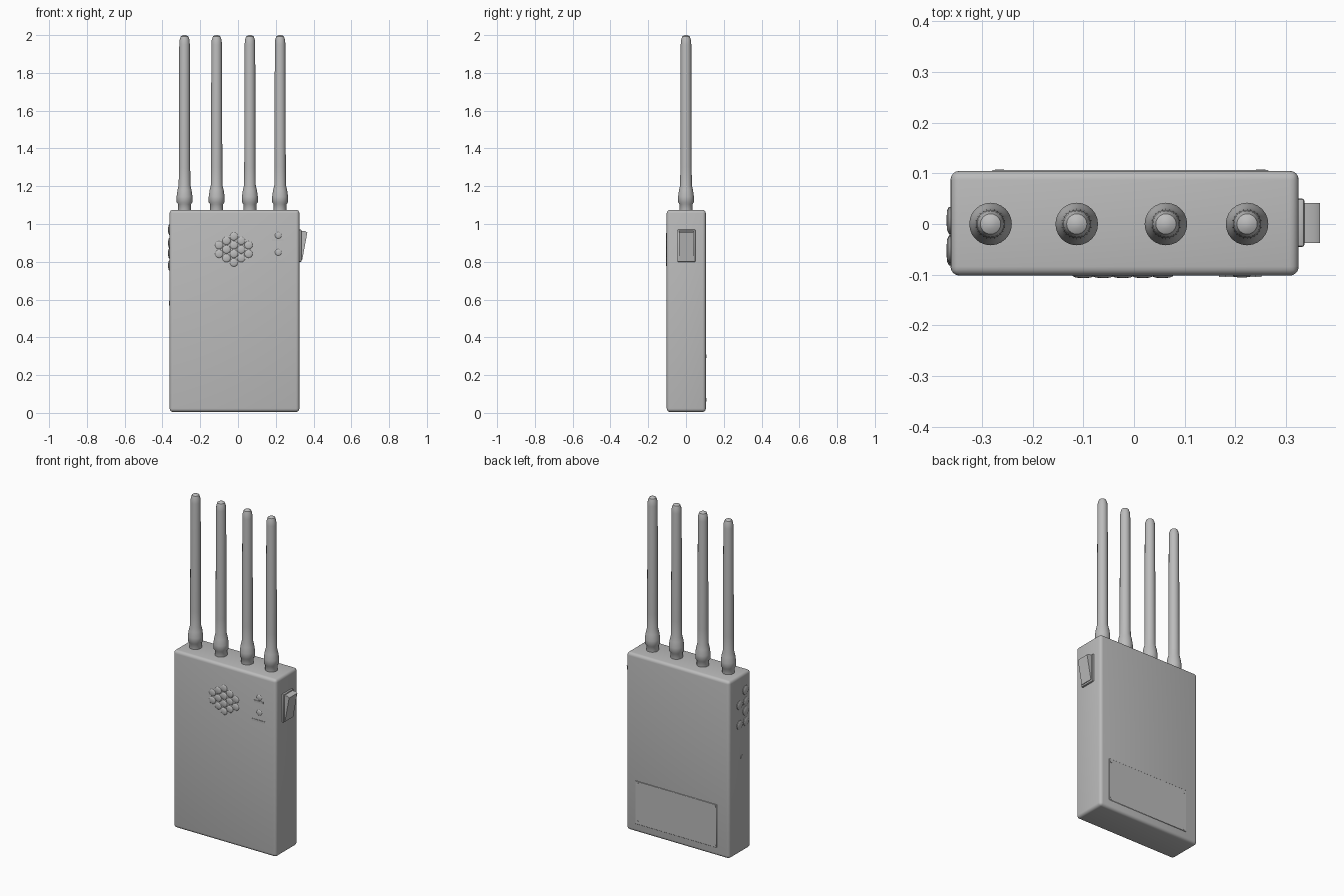
import bpy, bmesh, math
from mathutils import Matrix, Vector

if "Cube" in bpy.data.objects:
    bpy.data.objects.remove(bpy.data.objects["Cube"])

GREY = (0.5, 0.5, 0.5, 1)
mat = bpy.data.materials.new("plain_grey")
mat.use_nodes = True
mat.diffuse_color = GREY
mat.node_tree.nodes["Principled BSDF"].inputs["Base Color"].default_value = GREY


def finish(name, bm, smooth=True):
    bmesh.ops.recalc_face_normals(bm, faces=bm.faces)
    mesh = bpy.data.meshes.new(name)
    bm.to_mesh(mesh)
    bm.free()
    mesh.materials.append(mat)
    ob = bpy.data.objects.new(name, mesh)
    bpy.context.collection.objects.link(ob)
    if smooth:
        bpy.ops.object.select_all(action='DESELECT')
        ob.select_set(True)
        bpy.context.view_layer.objects.active = ob
        bpy.ops.object.shade_smooth_by_angle(angle=math.radians(40))
    return ob


def box(name, lo, hi, bevel=0.0, segments=3):
    lo, hi = Vector(lo), Vector(hi)
    bm = bmesh.new()
    bmesh.ops.create_cube(bm, size=1, matrix=Matrix.Translation((lo + hi) / 2)
                          @ Matrix.Diagonal((*(hi - lo), 1)))
    if bevel:
        bmesh.ops.bevel(bm, geom=bm.edges[:], offset=bevel, segments=segments,
                        profile=0.5, affect='EDGES')
    return finish(name, bm)


def lathe(name, profile, place, steps=24):
    """Spin (radius, height) points about z, then move into place."""
    bm = bmesh.new()
    verts = [bm.verts.new((r, 0, h)) for r, h in profile]
    edges = [bm.edges.new(pair) for pair in zip(verts, verts[1:])]
    bmesh.ops.spin(bm, geom=verts + edges, cent=(0, 0, 0), axis=(0, 0, 1),
                   angle=math.tau, steps=steps)
    bmesh.ops.remove_doubles(bm, verts=bm.verts, dist=1e-5)
    bmesh.ops.transform(bm, matrix=place, verts=bm.verts)
    return finish(name, bm)


def facing(position, direction):
    turn = Vector((0, 0, 1)).rotation_difference(Vector(direction))
    return Matrix.Translation(position) @ turn.to_matrix().to_4x4()


def dome(radius, height):
    quarter = [i * math.pi / 8 for i in range(5)]
    return [(radius * math.cos(a), height * math.sin(a)) for a in quarter]


FRONT, BACK, RIGHT = (0, -1, 0), (0, 1, 0), (-1, 0, 0)

# Casing
box("casing", (-0.362, -0.102, 0.005), (0.325, 0.105, 1.075), 0.018, 4)

# Four antennas with a flared screw-on base
antenna = [(0, 1.07), (0.034, 1.07), (0.034, 1.105), (0.042, 1.115),
           (0.042, 1.145), (0.037, 1.18), (0.031, 1.205), (0.030, 1.3),
           (0.028, 1.95), (0.026, 1.975), (0.02, 1.993), (0.01, 1.999), (0, 2)]
for i, x in enumerate((-0.283, -0.113, 0.063, 0.223)):
    lathe(f"antenna_{i + 1}", antenna, Matrix.Translation((x, 0, 0)))

# Rocker switch: bezel plus wedge that is thickest at the top
box("switch_bezel", (0.32, -0.045, 0.8), (0.336, 0.05, 0.97), 0.004, 2)
bm = bmesh.new()
wedge = [(0.325, 0.81), (0.34, 0.81), (0.367, 0.955), (0.355, 0.963), (0.325, 0.963)]
side = bm.faces.new([bm.verts.new((x, -0.037, z)) for x, z in wedge])
moved = bmesh.ops.extrude_face_region(bm, geom=[side])["geom"]
bmesh.ops.translate(bm, vec=(0, 0.078, 0),
                    verts=[g for g in moved if isinstance(g, bmesh.types.BMVert)])
finish("switch_rocker", bm)

# Round fan grille on the front, columns of raised studs
for c, count in enumerate((2, 3, 4, 3, 2)):
    for r in range(count):
        spot = (-0.022 + (c - 2) * 0.039, -0.101, 0.865 + (r - (count - 1) / 2) * 0.046)
        lathe(f"grille_stud_{c}_{r}", dome(0.022, 0.006), facing(spot, FRONT), 16)

# Two indicator lamps with a thin tapered marker and caption bars
for i, z in enumerate((0.94, 0.85)):
    lathe(f"indicator_lamp_{i + 1}", dome(0.018, 0.005), facing((0.213, -0.101, z), FRONT), 16)
for i, (z, half) in enumerate(((0.8, 0.042), (0.915, 0.03))):
    box(f"caption_bar_{i + 1}", (0.21 - half, -0.105, z - 0.006), (0.21 + half, -0.1, z + 0.006))

# Indicator studs on the right side, two staggered columns
spots = [(-0.05, 0.97), (-0.055, 0.9), (-0.05, 0.845), (-0.055, 0.78), (0.007, 0.9), (0.007, 0.78)]
for i, (y, z) in enumerate(spots):
    lathe(f"side_stud_{i + 1}", [(0.027, 0), (0.027, 0.004), (0.019, 0.008), (0, 0.009)],
          facing((-0.361, y, z), RIGHT), 16)
lathe("charge_port", [(0.012, 0), (0.012, 0.003), (0.006, 0.003), (0, 0.001)],
      facing((-0.361, -0.015, 0.58), RIGHT), 16)

# Battery cover with a screw in each corner
box("battery_cover", (-0.28, 0.1, 0.055), (0.265, 0.107, 0.315), 0.002, 1)
for i, (x, z) in enumerate((x, z) for x in (-0.265, 0.25) for z in (0.07, 0.3)):
    lathe(f"cover_screw_{i + 1}", [(0.009, 0), (0.009, 0.002), (0.004, 0.002), (0, 0.001)],
          facing((x, 0.106, z), BACK), 12)
